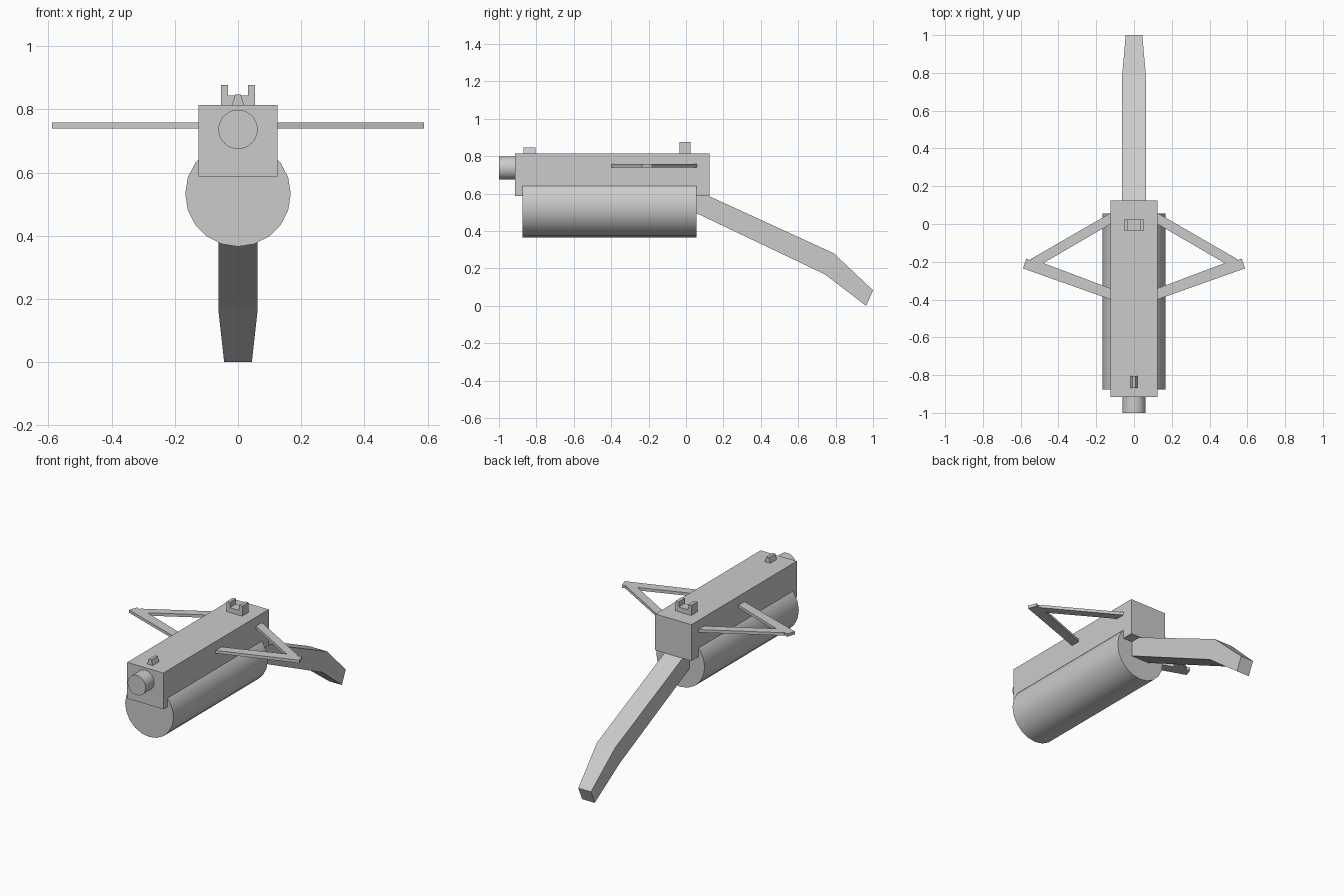
import bpy, bmesh
from math import pi

if "Cube" in bpy.data.objects:
    bpy.data.objects.remove(bpy.data.objects["Cube"])


def prism(name, outline, lo, hi, axis):
    """Extrude a 2D outline between lo and hi along the given axis."""
    place = {'x': lambda a, b, d: (d, a, b),
             'y': lambda a, b, d: (a, d, b),
             'z': lambda a, b, d: (a, b, d)}[axis]
    bm = bmesh.new()
    rings = [[bm.verts.new(place(a, b, d)) for a, b in outline] for d in (lo, hi)]
    n = len(outline)
    for ring in rings:
        bm.faces.new(ring)
    for i in range(n):
        j = (i + 1) % n
        bm.faces.new((rings[0][i], rings[0][j], rings[1][j], rings[1][i]))
    bmesh.ops.recalc_face_normals(bm, faces=bm.faces)
    mesh = bpy.data.meshes.new(name)
    bm.to_mesh(mesh)
    bm.free()
    obj = bpy.data.objects.new(name, mesh)
    bpy.context.collection.objects.link(obj)
    return obj


def tube(name, radius, y0, y1, z, sides):
    """Solid cylinder lying along y."""
    bpy.ops.mesh.primitive_cylinder_add(vertices=sides, radius=radius, depth=y1 - y0,
                                        location=(0, (y0 + y1) / 2, z),
                                        rotation=(pi / 2, 0, 0))
    obj = bpy.context.object
    obj.name = name
    bpy.ops.object.shade_smooth_by_angle(angle=pi / 6)
    return obj


# Receiver body, rounded stock and barrel
prism("receiver", [(-0.125, 0.588), (0.125, 0.588), (0.125, 0.814), (-0.125, 0.814)],
      -0.915, 0.125, 'y')
tube("fore_cylinder", 0.167, -0.875, 0.055, 0.533, 20)
tube("barrel", 0.062, -1.0, -0.88, 0.737, 32)

# Bent tiller handle, narrowing at the tip
tiller = prism("tiller", [(0.0, 0.643), (0.79, 0.281), (1.0, 0.083),
                          (0.963, 0.0), (0.743, 0.168), (0.0, 0.522)],
               -0.0625, 0.0625, 'x')
for v in tiller.data.vertices:
    if v.co.y > 0.9:
        v.co.x *= 0.7

# Flat triangular side bracket, mirrored to the other side
bracket = prism("side_bracket", [(0.1, 0.072), (0.547, -0.186), (0.546, -0.192),
                                 (0.57, -0.183), (0.588, -0.235), (0.1, -0.408),
                                 (0.1, -0.35), (0.48, -0.207), (0.1, 0.014)],
                0.74, 0.758, 'z')
bracket.modifiers.new("mirror", 'MIRROR')

# Front sight post and notched rear sight
prism("front_sight", [(-0.02, 0.81), (0.02, 0.81), (0.009, 0.847), (-0.009, 0.847)],
      -0.868, -0.805, 'y')
prism("rear_sight", [(-0.054, 0.81), (0.054, 0.81), (0.054, 0.877), (0.032, 0.877),
                     (0.032, 0.844), (-0.032, 0.844), (-0.032, 0.877), (-0.054, 0.877)],
      -0.035, 0.025, 'y')
